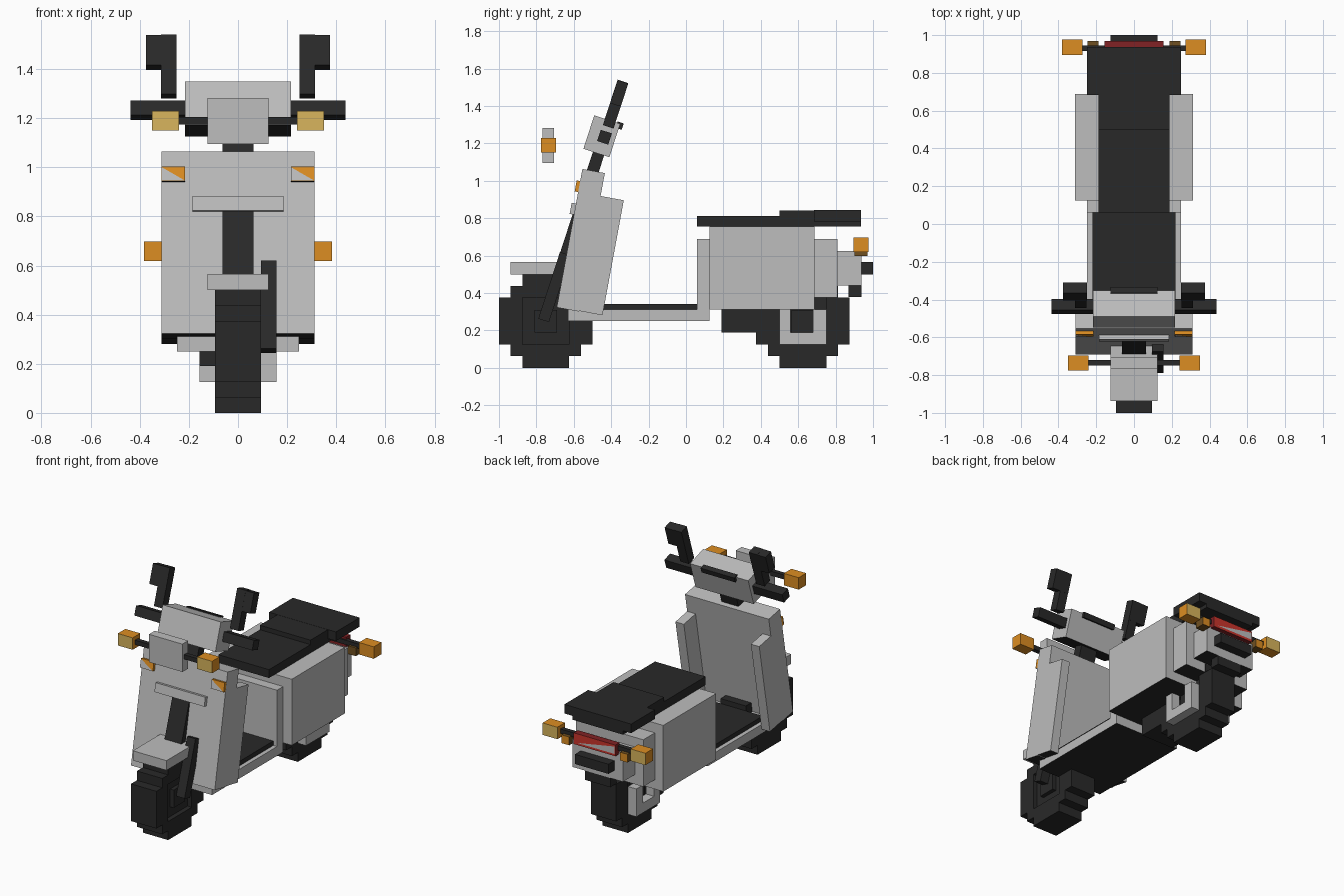
import bpy, bmesh
from math import radians
from mathutils import Matrix, Vector

cube = bpy.data.objects.get("Cube")
if cube:
    bpy.data.objects.remove(cube, do_unlink=True)


def material(name, rgb):
    m = bpy.data.materials.new(name)
    m.use_nodes = True
    color = (*rgb, 1)
    m.diffuse_color = color
    m.node_tree.nodes["Principled BSDF"].inputs["Base Color"].default_value = color
    return m


GREY = material("panel grey", (0.51, 0.51, 0.51))
DARK = material("rubber black", (0.022, 0.022, 0.022))
ORANGE = material("signal orange", (0.72, 0.27, 0.016))
TAN = material("pale lens", (0.69, 0.46, 0.11))
RED = material("tail red", (0.6, 0.035, 0.025))
MAROON = material("dark tail red", (0.22, 0.016, 0.018))
BROWN = material("marker brown", (0.16, 0.08, 0.015))

UP, DOWN = Vector((0, 0, 1)), Vector((0, 0, -1))
FRONT, BACK = Vector((0, -1, 0)), Vector((0, 1, 0))


def finish(name, bm, *mats):
    mesh = bpy.data.meshes.new(name)
    bm.to_mesh(mesh)
    bm.free()
    for m in mats:
        mesh.materials.append(m)
    obj = bpy.data.objects.new(name, mesh)
    bpy.context.collection.objects.link(obj)
    return obj


def block(name, center, size, mat, lean=0, paint=None):
    """Box leaning back by some degrees; paint = (direction, material) of one face."""
    bm = bmesh.new()
    bmesh.ops.create_cube(bm, size=1)
    bm.normal_update()
    if paint:
        for f in bm.faces:
            f.material_index = int(f.normal.dot(paint[0]) > 0.5)
    place = (Matrix.Translation(center) @ Matrix.Rotation(radians(-lean), 4, 'X')
             @ Matrix.Diagonal((*size, 1)))
    bm.transform(place)
    return finish(name, bm, mat, paint[1]) if paint else finish(name, bm, mat)


def span(name, x, y, z, mat, paint=None):
    """Upright box from its ranges; a single x number means symmetric."""
    lo = Vector((-x if isinstance(x, float) else x[0], y[0], z[0]))
    hi = Vector((x if isinstance(x, float) else x[1], y[1], z[1]))
    return block(name, (lo + hi) / 2, hi - lo, mat, paint=paint)


def pair(name, x, y, z, mat, paint=None):
    span("left_" + name, x, y, z, mat, paint)
    span("right_" + name, (-x[1], -x[0]), y, z, mat, paint)


def triangle(name, points, mat):
    bm = bmesh.new()
    bm.faces.new([bm.verts.new(p) for p in points])
    return finish(name, bm, mat)


DARK_BASE = (DOWN, DARK)


# Stepped wheels with recessed hubs
def wheel(name, yc):
    w, zc = 0.094, 0.25
    for s, tag in ((-1, "a"), (1, "b")):
        for inner, outer, half in ((0.125, 0.1875, 0.1875), (0.1875, 0.25, 0.125)):
            zs = sorted((zc + s * inner, zc + s * outer))
            span(f"{name}_tread_{tag}", w, (yc - half, yc + half), zs, DARK)
        ys = sorted((yc + s * 0.125, yc + s * 0.25))
        span(f"{name}_side_{tag}", w, ys, (0.125, 0.375), DARK)
    span(name + "_disc", 0.063, (yc - 0.125, yc + 0.125), (0.125, 0.375), DARK)
    span(name + "_hub", 0.09, (yc - 0.06, yc + 0.06), (0.19, 0.31), DARK)


wheel("front_wheel", -0.75)
wheel("rear_wheel", 0.625)

# Fork, steering column and front fender
RAKE = 18


def column_point(x, z):
    return (x, -0.43 + (z - 1.25) * 0.334, z)


block("steering_column", column_point(0, 0.84), (0.125, 0.063, 0.75), DARK, RAKE)
block("fork_leg", column_point(0.125, 0.432), (0.062, 0.06, 0.375), DARK, RAKE)
span("front_fender", 0.125, (-0.937, -0.635), (0.5, 0.565), GREY)

# Leg shield, its side wings and front trim
TILT = 10.5
block("leg_shield", (0, -0.5625, 0.682), (0.622, 0.122, 0.753), GREY, TILT, DARK_BASE)
block("shield_trim", (0, -0.602, 0.85), (0.37, 0.03, 0.06), GREY, TILT)
for s, side in ((1, "left"), (-1, "right")):
    block(side + "_shield_wing", (s * 0.28, -0.452, 0.6), (0.062, 0.127, 0.625),
          GREY, TILT, DARK_BASE)
    block(side + "_shield_lamp", (s * 0.263, -0.575, 0.97), (0.095, 0.03, 0.06),
          ORANGE, TILT, DARK_BASE)
    x0 = s * 0.263 - 0.047
    triangle(side + "_lamp_corner",
             [(x0, -0.598, 0.946), (x0 + 0.094, -0.598, 0.946), (x0, -0.587, 1.0)], GREY)

# Handlebar housing, grips, dash and mirrors
block("handlebar_housing", (0, -0.45, 1.238), (0.432, 0.146, 0.188), GREY, RAKE, DARK_BASE)
block("handlebar", column_point(0, 1.233), (0.875, 0.063, 0.063), DARK, RAKE)
block("dash_gauge", (0, -0.355, 1.295), (0.25, 0.035, 0.035), DARK, RAKE)
for s, side in ((1, "left"), (-1, "right")):
    block(side + "_mirror_stem", column_point(s * 0.282, 1.41), (0.063, 0.06, 0.255), DARK, RAKE)
    block(side + "_mirror", column_point(s * 0.3125, 1.468), (0.125, 0.06, 0.13), DARK, RAKE)

# Headlight and front indicators
span("headlight", 0.124, (-0.767, -0.705), (1.095, 1.282), GREY)
span("front_indicator_rod", 0.25, (-0.75, -0.72), (1.175, 1.205), DARK)
pair("front_indicator", (0.24, 0.35), (-0.775, -0.695), (1.15, 1.23), ORANGE, (FRONT, TAN))

# Floor
span("floor", 0.248, (-0.63, 0.125), (0.25, 0.312), GREY, DARK_BASE)
span("floor_mat", 0.22, (-0.5, 0.062), (0.312, 0.342), DARK)

# Rear body and stepped tail
span("seat_front_panel", 0.248, (0.06, 0.125), (0.252, 0.69), GREY)
span("rear_body", 0.312, (0.125, 0.687), (0.312, 0.756), GREY, DARK_BASE)
span("tail_step", 0.25, (0.687, 0.81), (0.375, 0.69), GREY, DARK_BASE)
span("tail_end", 0.188, (0.81, 0.937), (0.44, 0.625), GREY, DARK_BASE)
span("engine", (-0.156, 0.092), (0.19, 0.375), (0.19, 0.312), DARK)

# Swing arm brackets around the rear axle
pair("bracket_base", (0.094, 0.156), (0.5, 0.75), (0.125, 0.19), GREY)
pair("bracket_front", (0.094, 0.156), (0.5, 0.56), (0.19, 0.312), GREY)
pair("bracket_rear", (0.094, 0.156), (0.68, 0.75), (0.19, 0.312), GREY)

# Seat
span("seat_base", 0.188, (0.06, 0.936), (0.756, 0.812), DARK)
span("seat_rear_cushion", 0.188, (0.5, 0.936), (0.812, 0.842), DARK)
span("seat_rear_flare", 0.248, (0.684, 0.936), (0.782, 0.843), DARK)

# Tail lamp, rear indicators and plate mount
span("tail_lamp", 0.155, (0.925, 0.97), (0.615, 0.69), MAROON, (BACK, RED))
triangle("tail_lamp_corner",
         [(-0.15, 0.972, 0.63), (-0.15, 0.972, 0.68), (0.13, 0.972, 0.63)], GREY)
span("rear_indicator_rod", 0.275, (0.915, 0.945), (0.645, 0.675), DARK)
pair("rear_indicator", (0.272, 0.382), (0.895, 0.976), (0.618, 0.698), ORANGE, (BACK, TAN))
pair("rear_marker", (0.188, 0.245), (0.9, 0.97), (0.597, 0.652), BROWN, (BACK, ORANGE))
span("plate_mount", 0.125, (0.937, 1.0), (0.5, 0.565), DARK)
span("tail_underside_block", 0.094, (0.87, 0.937), (0.378, 0.44), DARK)
